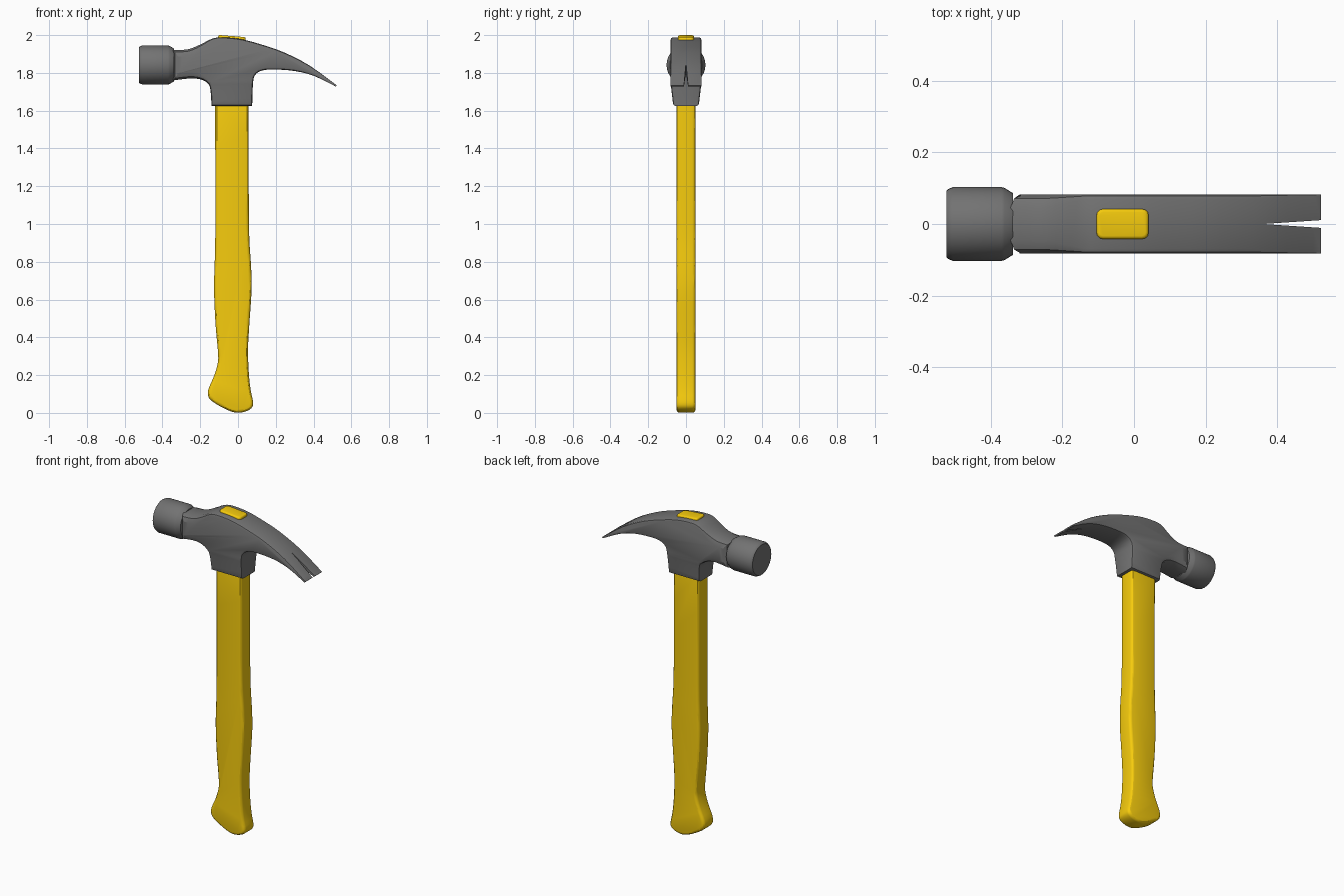
import bpy, bmesh, math
from mathutils import Vector

if "Cube" in bpy.data.objects:
    bpy.data.objects.remove(bpy.data.objects["Cube"])


def clamp(v):
    return max(0.0, min(1.0, v))


def smooth_path(pts, steps):
    """Catmull-Rom curve through an open run of points."""
    p = [Vector(q) for q in pts]
    p = [2 * p[0] - p[1]] + p + [2 * p[-1] - p[-2]]
    out = []
    for i in range(1, len(p) - 2):
        a, b, c, d = p[i - 1:i + 3]
        for s in range(steps):
            t = s / steps
            out.append(0.5 * (2 * b + (c - a) * t + (2 * a - 5 * b + 4 * c - d) * t * t
                              + (3 * b - a - 3 * c + d) * t ** 3))
    return out + [p[-2]]


def shade(ob, angle=30):
    bpy.ops.object.select_all(action='DESELECT')
    ob.select_set(True)
    bpy.context.view_layer.objects.active = ob
    bpy.ops.object.shade_smooth_by_angle(angle=math.radians(angle))


def finish(name, bm, mat=None, angle=30):
    bmesh.ops.recalc_face_normals(bm, faces=bm.faces)
    me = bpy.data.meshes.new(name)
    bm.to_mesh(me)
    bm.free()
    ob = bpy.data.objects.new(name, me)
    bpy.context.collection.objects.link(ob)
    if mat:
        me.materials.append(mat)
        shade(ob, angle)
    return ob


def slab(outline, half, inset, segs=3):
    """Extrude an xz outline to y = +-half, rounding the rims by inset(x)."""
    n = len(outline)
    area = sum(outline[i - 1].cross(outline[i]) for i in range(n))
    sign = 1 if area > 0 else -1
    rows = []
    for i, p in enumerate(outline):
        e1 = (p - outline[i - 1]).normalized()
        e2 = (outline[(i + 1) % n] - p).normalized()
        n1, n2 = (Vector((-e.y, e.x)) * sign for e in (e1, e2))
        nrm = (n1 + n2) / max(0.3, 1 + n1.dot(n2))
        d = inset(p.x)
        side = []
        for k in range(segs + 1):
            a = math.pi / 2 * k / segs
            q = p + nrm * d * (1 - math.sin(a))
            side.append((q.x, half - d * (1 - math.cos(a)), q.y))
        rows.append([(x, -y, z) for x, y, z in side] + side[::-1])
    bm = bmesh.new()
    rings = [[bm.verts.new(r[k]) for r in rows] for k in range(len(rows[0]))]
    for a, b in zip(rings, rings[1:]):
        for i in range(n):
            bm.faces.new((a[i - 1], a[i], b[i], b[i - 1]))
    bm.faces.new(rings[0])
    bm.faces.new(rings[-1])
    bmesh.ops.remove_doubles(bm, verts=bm.verts, dist=1e-5)
    return bm


yellow = bpy.data.materials.new("yellow")
yellow.diffuse_color = (0.92, 0.60, 0.004, 1)
yellow.use_nodes = True
yellow.node_tree.nodes["Principled BSDF"].inputs["Base Color"].default_value = yellow.diffuse_color
steel = bpy.data.materials.new("dark_steel")
steel.diffuse_color = (0.17, 0.17, 0.17, 1)
steel.use_nodes = True
steel.node_tree.nodes["Principled BSDF"].inputs["Base Color"].default_value = steel.diffuse_color

# Handle: contoured grip with rounded edges
grip = [(.056, 1.66), (.057, 1.13), (.060, .92), (.069, .78), (.072, .65), (.060, .47),
        (.053, .33), (.058, .20), (.068, .115), (.080, .055), (.071, .025), (.035, .006),
        (-.015, .002), (-.07, .022), (-.135, .06), (-.158, .09), (-.155, .13), (-.125, .20),
        (-.106, .27), (-.107, .335), (-.119, .47), (-.127, .65), (-.124, .78),
        (-.120, .97), (-.121, 1.66)]
finish("handle", slab(smooth_path(grip, 3), .051, lambda x: .018), yellow)

# Handle end showing through the top of the head
bm = bmesh.new()
bmesh.ops.create_cube(bm, size=1)
for v in bm.verts:
    v.co = (-.032 + v.co.x * .146, v.co.y * .084, 1.960 + v.co.z * .07 - v.co.x * .012)
bmesh.ops.bevel(bm, geom=[e for e in bm.edges if abs(e.verts[0].co.z - e.verts[1].co.z) > .05],
                offset=.018, segments=3, profile=.5, affect='EDGES')
top = max(bm.faces, key=lambda f: f.calc_center_median().z)
bmesh.ops.bevel(bm, geom=list(top.edges), offset=.009, segments=3, profile=.5, affect='EDGES')
finish("handle_tip", bm, yellow, 50)

# Head: neck, collar and claw from one side outline
top_run = [(-.345, 1.92), (-.265, 1.925), (-.20, 1.95), (-.14, 1.98), (-.09, 1.988),
           (.01, 1.98), (.125, 1.95), (.245, 1.908), (.38, 1.838), (.523, 1.734)]
claw_run = [(.517, 1.728), (.405, 1.783), (.30, 1.81), (.19, 1.818), (.125, 1.812),
            (.09, 1.788), (.079, 1.74), (.075, 1.625)]
neck_run = [(-.14, 1.625), (-.145, 1.70), (-.157, 1.742), (-.20, 1.766), (-.26, 1.77),
            (-.345, 1.760)]
outline = smooth_path(top_run, 3) + smooth_path(claw_run, 3) + smooth_path(neck_run, 3)
bm = slab(outline, .082, lambda x: .013 * clamp((.515 - x) / .2) + .022 * clamp((-.14 - x) / .1), 2)

# Taper the collar toward the handle
bmesh.ops.bisect_plane(bm, geom=bm.verts[:] + bm.edges[:] + bm.faces[:],
                       plane_co=(0, 0, 1.75), plane_no=(0, 0, 1))
for v in bm.verts:
    if v.co.x < .2:
        v.co.y *= 1 - .18 * clamp((1.75 - v.co.z) / .125)
head = finish("head", bm, steel)

# Claw slot, cut with a thin wedge
bm = bmesh.new()
tri = [bm.verts.new(p) for p in ((.36, 0, 1.6), (.54, -.012, 1.6), (.54, .012, 1.6))]
ext = bmesh.ops.extrude_face_region(bm, geom=[bm.faces.new(tri)])
bmesh.ops.translate(bm, vec=(0, 0, .4), verts=[g for g in ext['geom'] if isinstance(g, bmesh.types.BMVert)])
cutter = finish("slot_cutter", bm, steel)
cutter.hide_render = True
mod = head.modifiers.new("slot", 'BOOLEAN')
mod.operation, mod.solver, mod.object = 'DIFFERENCE', 'EXACT', cutter
bpy.context.view_layer.objects.active = head
bpy.ops.object.modifier_apply(modifier=mod.name)
bpy.data.objects.remove(cutter)
shade(head)

# Striking face: lathed around the x axis
bm = bmesh.new()
N = 32
rings = []
for x, r in ((-.524, .093), (-.521, .097), (-.507, .103), (-.37, .103), (-.362, .101), (-.338, .086)):
    rings.append([bm.verts.new((x, r * math.cos(2 * math.pi * i / N),
                                1.842 + r * math.sin(2 * math.pi * i / N))) for i in range(N)])
for a, b in zip(rings, rings[1:]):
    for i in range(N):
        bm.faces.new((a[i - 1], a[i], b[i], b[i - 1]))
bm.faces.new(rings[0])
bm.faces.new(rings[-1])
finish("striking_face", bm, steel)
